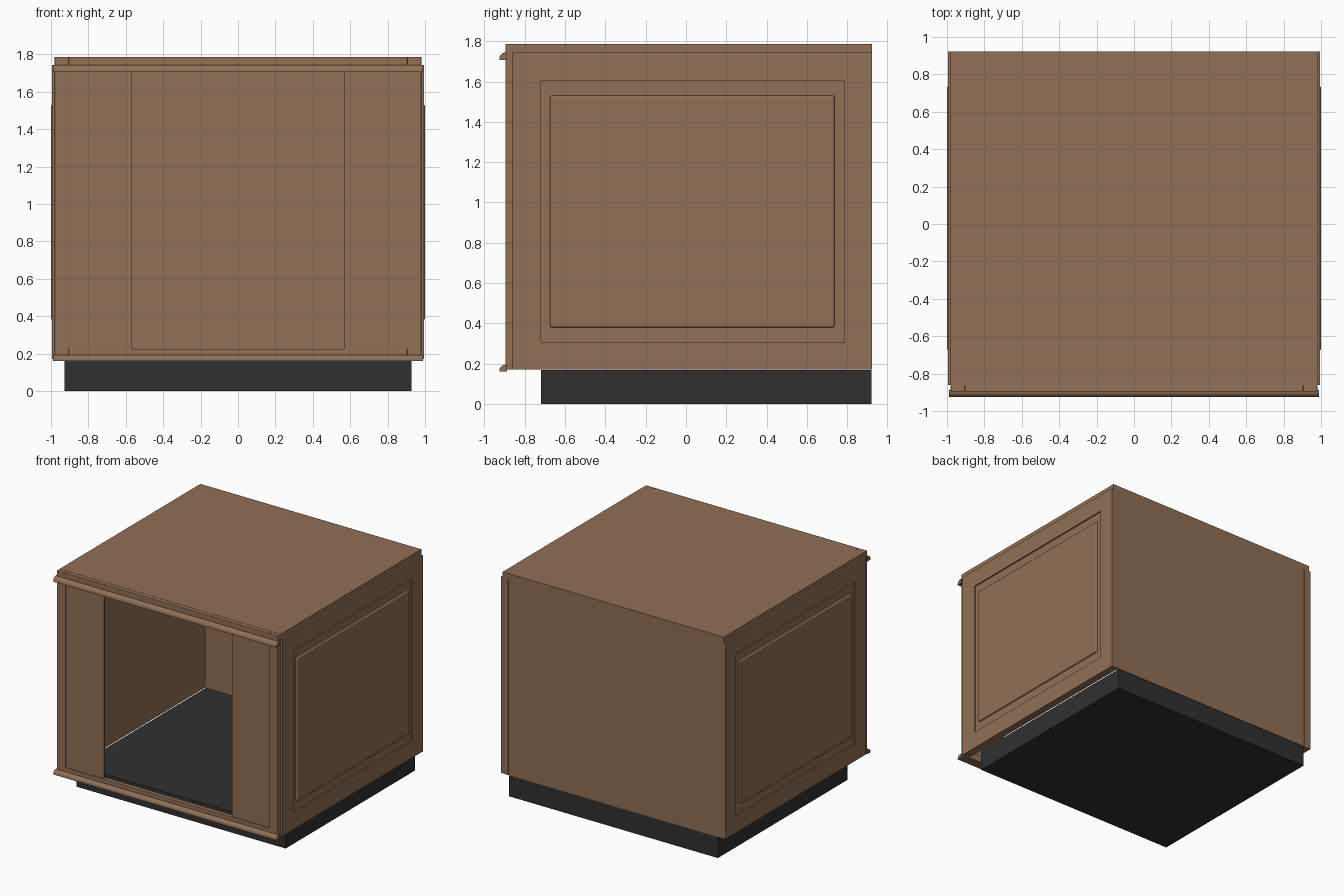
import bpy, bmesh, math

if "Cube" in bpy.data.objects:
    bpy.data.objects.remove(bpy.data.objects["Cube"])


def material(name, rgb):
    m = bpy.data.materials.new(name)
    m.diffuse_color = (*rgb, 1.0)
    m.use_nodes = True
    m.node_tree.nodes["Principled BSDF"].inputs["Base Color"].default_value = m.diffuse_color
    return m


WOOD = material("brown wood", (0.285, 0.162, 0.093))
BLACK = material("black plinth", (0.03, 0.03, 0.03))


def finish(name, bm, mat, mirror=False, bevel=0.0, segments=2):
    bmesh.ops.recalc_face_normals(bm, faces=bm.faces)
    me = bpy.data.meshes.new(name)
    bm.to_mesh(me)
    bm.free()
    me.materials.append(mat)
    ob = bpy.data.objects.new(name, me)
    bpy.context.collection.objects.link(ob)
    if bevel:
        b = ob.modifiers.new("bevel", "BEVEL")
        b.width, b.segments = bevel, segments
    if mirror:
        ob.modifiers.new("mirror", "MIRROR").use_mirror_merge = False
    return ob


def box_mesh(x, y, z):
    bm = bmesh.new()
    bmesh.ops.create_cube(bm, size=1)
    for v in bm.verts:
        v.co = [r[0] if c < 0 else r[1] for c, r in zip(v.co, (x, y, z))]
    bm.normal_update()
    return bm


def box(name, x, y, z, mat=WOOD, **kw):
    return finish(name, box_mesh(x, y, z), mat, **kw)


# Recessed black plinth, its top serving as the cabinet floor
box("plinth", (-0.927, 0.927), (-0.72, 0.92), (0, 0.168), BLACK)

# Carcass: top slab and back board
box("top_slab", (-0.98, 0.98), (-0.86, 0.923), (1.744, 1.787))
box("back_board", (-0.93, 0.93), (0.912, 0.923), (0.17, 1.744))

# Side walls with a shallow rectangular recess
bm = box_mesh((0.932, 0.995), (-0.86, 0.923), (0.17, 1.744))
face = max(bm.faces, key=lambda f: f.normal.x)
bmesh.ops.inset_individual(bm, faces=[face], thickness=0.1)
mid = face.calc_center_median()
for v in face.verts:
    v.co.y = -0.72 if v.co.y < mid.y else 0.787
    v.co.z = 0.307 if v.co.z < mid.z else 1.603
bmesh.ops.inset_individual(bm, faces=[face], thickness=0.001, depth=-0.01)
finish("side_wall", bm, WOOD, mirror=True)

# Raised field inside each recess
box("side_raised_panel", (0.975, 1.0), (-0.675, 0.737), (0.38, 1.53),
    mirror=True, bevel=0.009, segments=3)

# Front frame: stiles, rails and the fixed panels beside the opening
box("front_stile", (0.905, 0.98), (-0.896, -0.86), (0.17, 1.787), mirror=True, bevel=0.003)
box("front_top_rail", (-0.905, 0.905), (-0.896, -0.86), (1.705, 1.787), bevel=0.003)
box("front_bottom_rail", (-0.905, 0.905), (-0.896, -0.86), (0.17, 0.225), bevel=0.003)
box("front_panel", (0.57, 0.905), (-0.887, -0.87), (0.225, 1.706), mirror=True)


# Rounded nosing strips along the top and bottom of the front
def nosing(name, z0, z1):
    r = z1 - z0 - 0.007
    pts = [(-0.887, z0), (-0.887, z1)]
    for i in range(9):
        a = math.pi / 2 * (1 + i / 8)
        pts.append((-0.926 + r + r * math.cos(a), z1 - r + r * math.sin(a)))
    pts.append((-0.926, z0))
    bm = bmesh.new()
    f = bm.faces.new([bm.verts.new((-0.99, y, z)) for y, z in pts])
    ext = bmesh.ops.extrude_face_region(bm, geom=[f], use_keep_orig=True)
    for g in ext["geom"]:
        if isinstance(g, bmesh.types.BMVert):
            g.co.x = 0.99
    ob = finish(name, bm, WOOD)
    bpy.context.view_layer.objects.active = ob
    ob.select_set(True)
    bpy.ops.object.shade_smooth_by_angle(angle=math.radians(35))
    ob.select_set(False)


nosing("top_nosing", 1.706, 1.744)
nosing("bottom_nosing", 0.16, 0.193)
